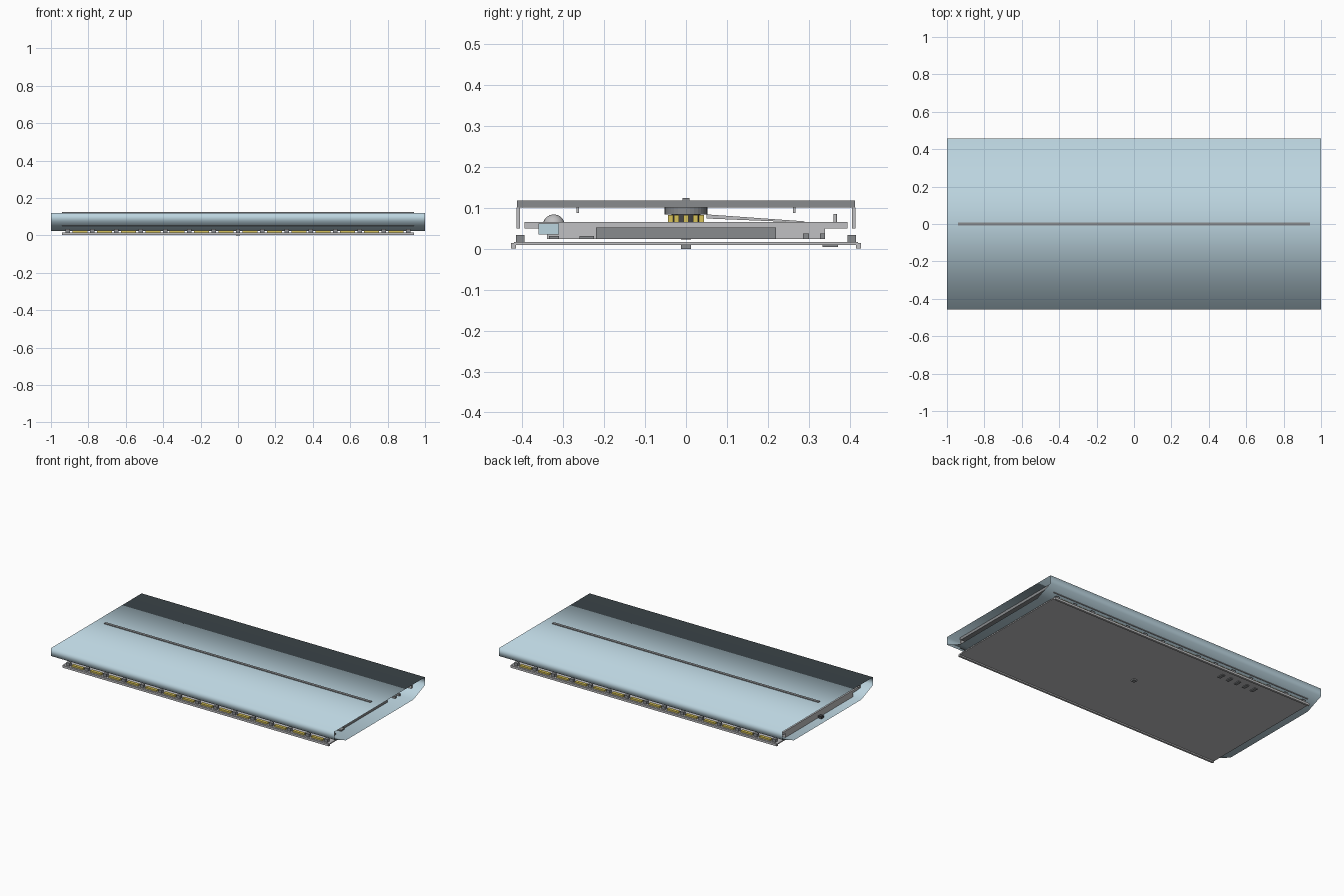
import bpy, bmesh, math

if "Cube" in bpy.data.objects:
    bpy.data.objects.remove(bpy.data.objects["Cube"])

def mat(name, c):
    m = bpy.data.materials.new(name)
    m.diffuse_color = (*c, 1)
    m.use_nodes = True
    m.node_tree.nodes["Principled BSDF"].inputs["Base Color"].default_value = m.diffuse_color
    return m

BLUE = mat("pale_blue", (0.50, 0.66, 0.74))
ALU = mat("light_grey", (0.53, 0.53, 0.54))
GREY = mat("mid_grey", (0.25, 0.26, 0.27))
DARK = mat("charcoal", (0.06, 0.06, 0.065))
GOLD = mat("yellow", (0.68, 0.54, 0.10))

def finish(name, bm, m):
    me = bpy.data.meshes.new(name)
    bm.to_mesh(me)
    bm.free()
    me.materials.append(m)
    ob = bpy.data.objects.new(name, me)
    bpy.context.collection.objects.link(ob)
    return ob

def boxes(name, ranges, m):
    """Several boxes, each (x0, x1, y0, y1, z0, z1), in one object."""
    bm = bmesh.new()
    for x0, x1, y0, y1, z0, z1 in ranges:
        vs = bmesh.ops.create_cube(bm, size=1)["verts"]
        for v in vs:
            v.co = ((x0 + x1) / 2 + v.co.x * (x1 - x0),
                    (y0 + y1) / 2 + v.co.y * (y1 - y0),
                    (z0 + z1) / 2 + v.co.z * (z1 - z0))
    return finish(name, bm, m)

def cylinder(name, x, y, z0, z1, r, m, n=32):
    bm = bmesh.new()
    vs = bmesh.ops.create_cone(bm, cap_ends=True, segments=n, radius1=r, radius2=r, depth=z1 - z0)["verts"]
    bmesh.ops.translate(bm, verts=vs, vec=(x, y, (z0 + z1) / 2))
    return finish(name, bm, m)

def extrude_profile(name, pts, x0, x1, m, caps):
    """Closed (y, z) profile, counter-clockwise, swept along x."""
    bm = bmesh.new()
    a = [bm.verts.new((x0, y, z)) for y, z in pts]
    b = [bm.verts.new((x1, y, z)) for y, z in pts]
    n = len(pts)
    for i in range(n):
        j = (i + 1) % n
        bm.faces.new((a[i], b[i], b[j], a[j]))
    if caps:
        bm.faces.new(a)
        bm.faces.new(b)
    bmesh.ops.recalc_face_normals(bm, faces=bm.faces)
    return finish(name, bm, m)

# thin outer sleeve, open at both ends, smooth shaded
sleeve = extrude_profile("outer_sleeve", [
    (-0.34, 0.022), (0.34, 0.022), (0.457, 0.07),
    (0.457, 0.12), (-0.457, 0.12), (-0.457, 0.07)], -1, 1, BLUE, False)
for p in sleeve.data.polygons:
    p.use_smooth = True

# ridge along the top
boxes("top_ridge", [(-0.94, 0.94, -0.009, 0.009, 0.115, 0.124)], GREY)

# base plate with edge rails
boxes("base_plate", [(-0.94, 0.94, -0.42, 0.42, 0.009, 0.016)], ALU)
boxes("edge_rails", [(-0.94, 0.94, min(s * 0.415, s * 0.428), max(s * 0.415, s * 0.428), 0.001, 0.0145)
                     for s in (-1, 1)], ALU)
boxes("base_feet", [(-0.6 + i * 0.06, -0.58 + i * 0.06, 0.333, 0.372, 0.004, 0.01) for i in range(5)], GREY)
boxes("base_stud", [(-0.012, 0.012, -0.012, 0.012, 0.0, 0.01)], GREY)

# rows of contacts and pins between rail and sleeve
gold, pins = [], []
for s in (-1, 1):
    y0, y1 = sorted((s * 0.395, s * 0.415))
    for i in range(15):
        x = -0.91 + i * 0.13
        pins.append((x - 0.012, x + 0.012, y0, y1, 0.014, 0.034))
        if i < 14:
            gold.append((x + 0.025, x + 0.105, y0, y1, 0.014, 0.026))
boxes("edge_pins", pins, GREY)
boxes("edge_contacts", gold, GOLD)

# inner lid below the roof, and its side walls
boxes("inner_lid", [(-0.94, 0.94, -0.413, 0.413, 0.101, 0.1185)], GREY)
boxes("lid_walls", [(-0.94, 0.94, s * 0.41 - 0.004, s * 0.41 + 0.004, 0.05, 0.101) for s in (-1, 1)], ALU)
boxes("lid_hooks", [(-0.9, 0.9, s * 0.265 - 0.003, s * 0.265 + 0.003, 0.087, 0.101) for s in (-1, 1)], ALU)

# inner tray: floor, end wall and side walls
boxes("inner_tray", [
    (-0.94, 0.86, -0.34, 0.34, 0.024, 0.065),
    (-0.94, 0.86, -0.395, -0.34, 0.049, 0.065),
    (-0.94, 0.86, 0.34, 0.395, 0.049, 0.065)], ALU)
boxes("end_block", [(0.86, 0.9, -0.22, 0.22, 0.024, 0.052)], GREY)
boxes("end_chips", [
    (0.86, 0.91, -0.335, -0.31, 0.024, 0.031),
    (0.86, 0.91, -0.26, -0.225, 0.024, 0.031),
    (0.86, 0.91, 0.286, 0.3, 0.024, 0.037),
    (0.86, 0.91, 0.328, 0.34, 0.024, 0.037)], GREY)
boxes("end_plug", [(-0.965, -0.94, -0.012, 0.012, 0.023, 0.037)], DARK)

# central hub with yellow windings
cylinder("hub_core", 0, 0, 0.065, 0.085, 0.035, DARK)
cylinder("hub_disc", 0, 0, 0.084, 0.101, 0.052, GREY)
boxes("hub_windings", [
    (0.04 * math.cos(a) - 0.006, 0.04 * math.cos(a) + 0.006,
     0.04 * math.sin(a) - 0.006, 0.04 * math.sin(a) + 0.006, 0.065, 0.082)
    for a in [i * math.pi / 5 for i in range(10)]], GOLD)

# sloping arm beside the hub
extrude_profile("sloping_arm", [(0.05, 0.074), (0.29, 0.064), (0.29, 0.067), (0.05, 0.084)],
                -0.03, 0.03, ALU, True)

# small dome on a pale box
boxes("dome_box", [(0.86, 0.9, -0.36, -0.31, 0.035, 0.062)], BLUE)
bm = bmesh.new()
vs = bmesh.ops.create_uvsphere(bm, u_segments=20, v_segments=10, radius=0.027)["verts"]
bmesh.ops.translate(bm, verts=vs, vec=(0.8, -0.323, 0.057))
dome = finish("dome", bm, ALU)
for p in dome.data.polygons:
    p.use_smooth = True
cylinder("post", 0.8, 0.365, 0.06, 0.085, 0.004, ALU, 12)
